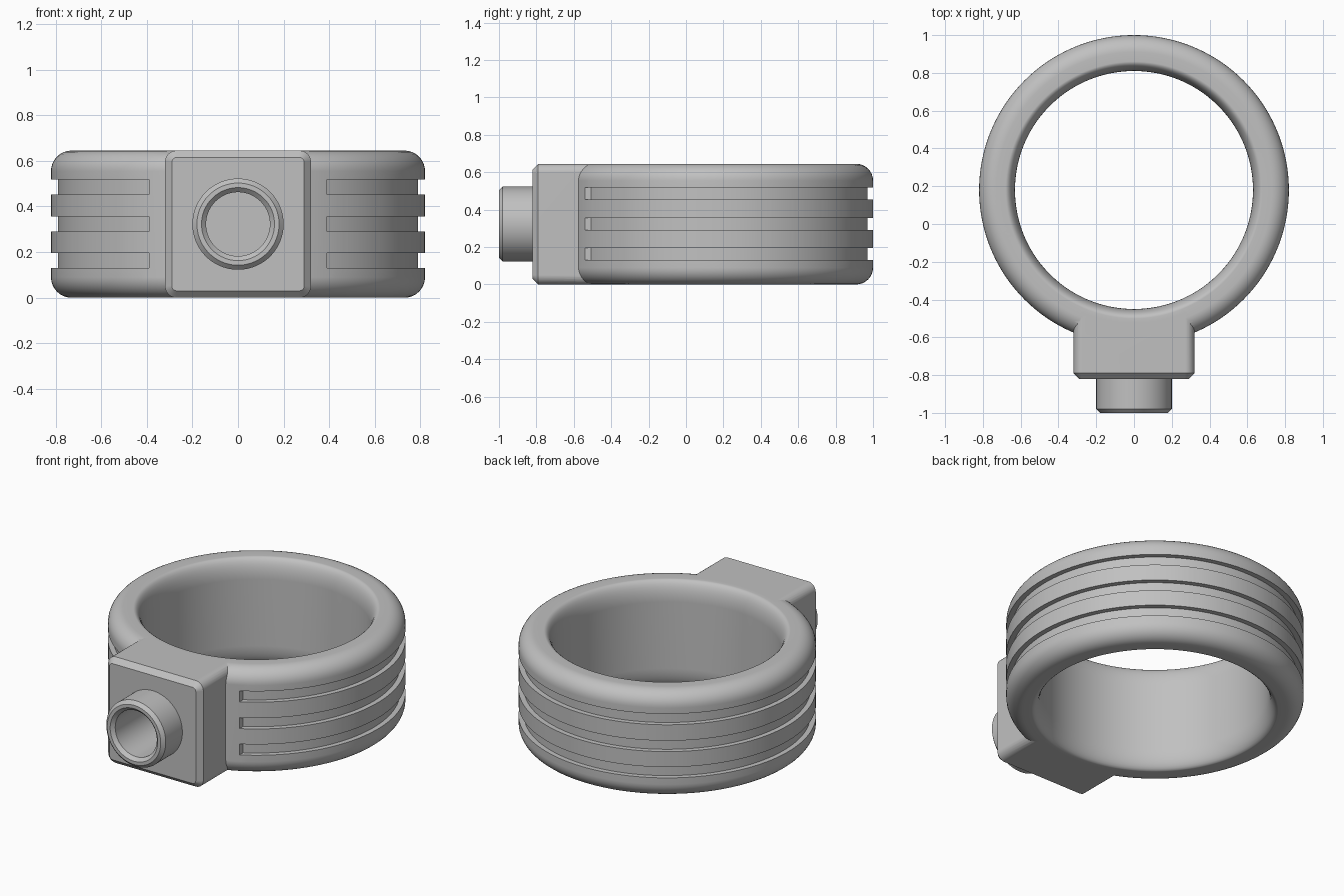
import bpy, bmesh
from math import sin, cos, pi, asin
from mathutils import Matrix

if "Cube" in bpy.data.objects:
    bpy.data.objects.remove(bpy.data.objects["Cube"])

HEIGHT, CENTER_Y = 0.645, 0.18
OUTER, INNER = 0.82, 0.63
MID = HEIGHT / 2
RING_PLACE = Matrix.Translation((0, CENTER_Y, 0))
# local z runs outward along -y for the stem and its bore
STEM_PLACE = Matrix.Translation((0, 0, MID)) @ Matrix.Rotation(pi / 2, 4, 'X')

grey = bpy.data.materials.new("plain_grey")
grey.use_nodes = True
grey.diffuse_color = (0.53, 0.53, 0.53, 1)
grey.node_tree.nodes["Principled BSDF"].inputs["Base Color"].default_value = grey.diffuse_color


def finish(name, bm, place=Matrix()):
    bmesh.ops.remove_doubles(bm, verts=bm.verts, dist=1e-5)
    bmesh.ops.recalc_face_normals(bm, faces=bm.faces)
    bm.transform(place)
    mesh = bpy.data.meshes.new(name)
    bm.to_mesh(mesh)
    bm.free()
    mesh.materials.append(grey)
    ob = bpy.data.objects.new(name, mesh)
    bpy.context.collection.objects.link(ob)
    return ob


def lathe(name, profile, place, loop=False, gap=0, steps=160):
    """Turn (radius, height) points about z; gap leaves an opening of that half width at -y."""
    bm = bmesh.new()
    columns = []
    for i in range(steps + (1 if gap else 0)):
        column = []
        for r, z in profile:
            start = asin(gap / r) if gap else 0
            a = start + (2 * pi - 2 * start) * i / steps
            column.append(bm.verts.new((r * sin(a), -r * cos(a), z)))
        columns.append(column)
    n = len(profile)
    for i in range(steps):
        a, b = columns[i], columns[(i + 1) % len(columns)]
        for j in range(n if loop else n - 1):
            k = (j + 1) % n
            bm.faces.new((a[j], b[j], b[k], a[k]))
    if gap:
        bm.faces.new(columns[0])
        bm.faces.new(columns[-1])
    return finish(name, bm, place)


def combine(target, other, operation):
    mod = target.modifiers.new("combine", 'BOOLEAN')
    mod.object, mod.operation, mod.solver = other, operation, 'EXACT'
    bpy.context.view_layer.objects.active = target
    bpy.ops.object.modifier_apply(modifier=mod.name)
    bpy.data.objects.remove(other)


def arc(r, z, rx, rz, first, last, count=8):
    """Elliptical corner of a profile, angles in quarter turns."""
    angles = [(first + (last - first) * i / count) * pi / 2 for i in range(count + 1)]
    return [(r + rx * cos(a), z + rz * sin(a)) for a in angles]


# Ring band: round outer edges, long soft lips around the opening
edge, lip, lip_h = 0.09, 0.05, 0.12
profile = (arc(OUTER - edge, edge, edge, edge, -1, 0)
           + arc(OUTER - edge, HEIGHT - edge, edge, edge, 0, 1)
           + arc(INNER + lip, HEIGHT - lip_h, lip, lip_h, 1, 2)
           + arc(INNER + lip, lip_h, lip, lip_h, 2, 3))
ring = lathe("clamp_ring", profile, RING_PLACE, loop=True)

# Three grooves around the band, stopping short of the block
for z in (0.13, 0.29, 0.453):
    section = [(0.79, z), (0.9, z), (0.9, z + 0.066), (0.79, z + 0.066)]
    combine(ring, lathe("groove_cutter", section, RING_PLACE, loop=True, gap=0.39), 'DIFFERENCE')

# Mounting block with rounded corners and a chamfered front
front, back, half = -0.82, -0.35, 0.32
bm = bmesh.new()
bmesh.ops.create_cube(bm, size=1, matrix=Matrix.Translation((0, (front + back) / 2, MID))
                      @ Matrix.Diagonal((2 * half, back - front, HEIGHT, 1)))
long_edges = [e for e in bm.edges if abs(e.verts[0].co.y - e.verts[1].co.y) > 0.1]
bmesh.ops.bevel(bm, geom=long_edges, offset=0.05, segments=6, profile=0.5, affect='EDGES')
front_edges = [e for e in bm.edges if all(v.co.y < front + 0.001 for v in e.verts)]
bmesh.ops.bevel(bm, geom=front_edges, offset=0.03, segments=1, affect='EDGES')
block = finish("mount_block", bm)
opening = [(0, -0.2), (0.70, -0.2), (0.70, HEIGHT + 0.2), (0, HEIGHT + 0.2)]
combine(block, lathe("opening_cutter", opening, RING_PLACE), 'DIFFERENCE')
combine(ring, block, 'UNION')

# Round stem on the block
stem = [(0, 0.7), (0.2, 0.7), (0.2, 0.98), (0.18, 1), (0, 1)]
combine(ring, lathe("stem", stem, STEM_PLACE, steps=96), 'UNION')

# Blind bore with a flared mouth
bore = [(0, 0.6), (0.14, 0.6), (0.14, 0.98), (0.16, 1), (0.16, 1.1), (0, 1.1)]
combine(ring, lathe("bore_cutter", bore, STEM_PLACE, steps=96), 'DIFFERENCE')

# Smooth curves, crisp edges
bpy.ops.object.select_all(action='DESELECT')
ring.select_set(True)
bpy.context.view_layer.objects.active = ring
bpy.ops.object.shade_smooth_by_angle(angle=0.5)
weighted = ring.modifiers.new("weighted_normals", 'WEIGHTED_NORMAL')
weighted.keep_sharp = True
